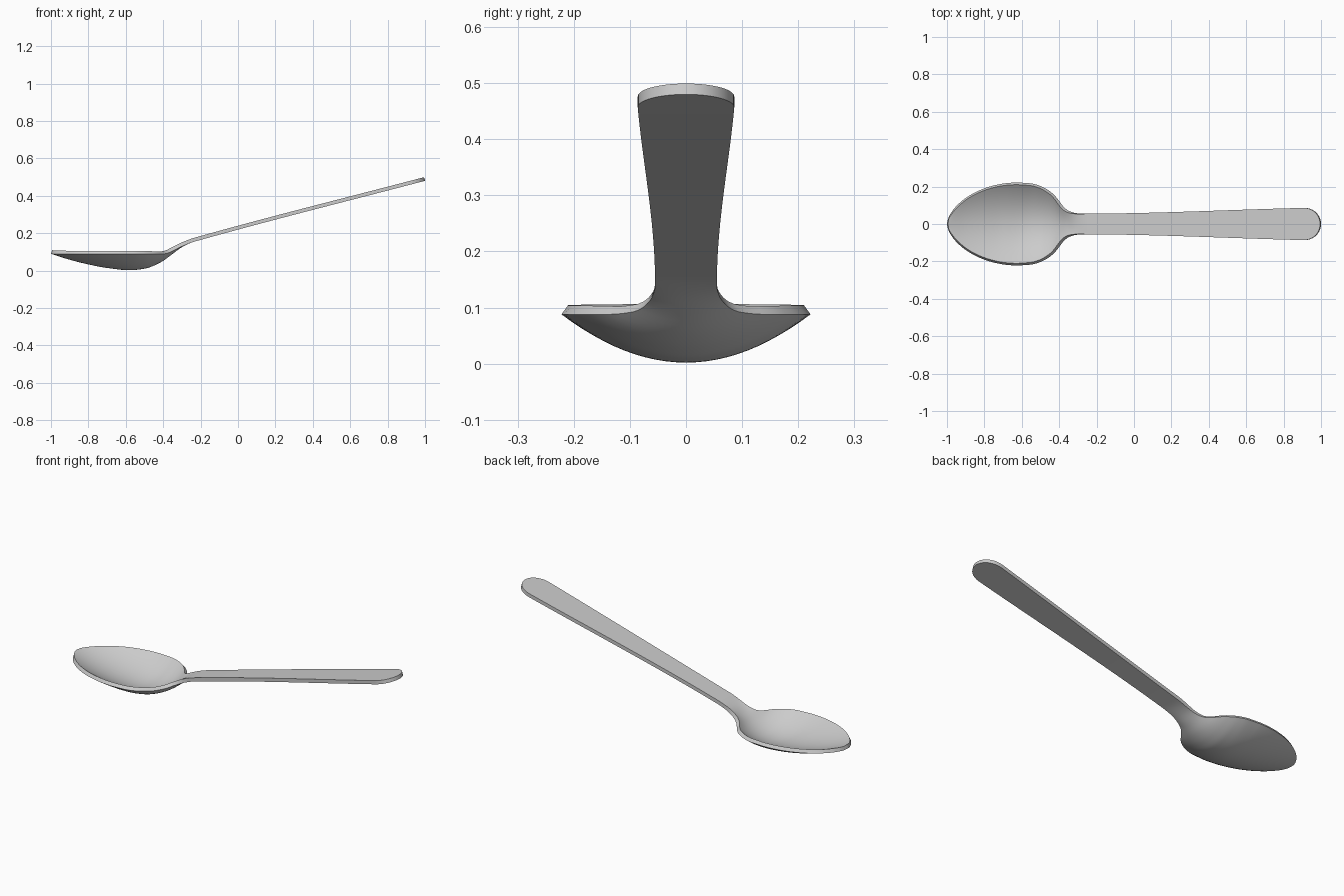
import bpy, bmesh, math

cube = bpy.data.objects.get("Cube")
if cube:
    bpy.data.objects.remove(cube, do_unlink=True)

THICK = 0.02
ROWS = 24
BELLY = -0.62      # widest point of the bowl
END = 0.91         # where the rounded handle end starts

steel = bpy.data.materials.new("Brushed steel grey")
steel.use_nodes = True
GREY = (0.6, 0.6, 0.6, 1)
steel.diffuse_color = GREY
steel.node_tree.nodes["Principled BSDF"].inputs["Base Color"].default_value = GREY

# Underside centre line (x, z), rim height (x, z) and half width (x, w)
KEEL = [(-1, .09), (-.9, .058), (-.8, .033), (-.7, .014), (-.58, .002), (-.5, .01),
        (-.45, .026), (-.4, .052), (-.35, .089), (-.3, .125), (-.25, .149), (-.2, .164), (1, .48)]
RIM = [(-1, .088), (-.41, .088), (-.38, .092), (-.35, .105), (-.3, .129), (-.25, .149),
       (-.2, .164), (1, .48)]
WIDTH = [(BELLY, .222), (-.55, .217), (-.5, .203), (-.45, .175), (-.42, .148), (-.39, .109),
         (-.37, .085), (-.35, .071), (-.32, .06), (-.28, .055), (END, .086), (1, .088)]


def curve(pts, x):
    """Smooth monotone interpolation through the points."""
    n = len(pts)
    d = [(pts[i + 1][1] - pts[i][1]) / (pts[i + 1][0] - pts[i][0]) for i in range(n - 1)]

    def slope(i):
        if i == 0 or i == n - 1:
            return d[0] if i == 0 else d[-1]
        a, b = d[i - 1], d[i]
        return 2 * a * b / (a + b) if a * b > 0 else 0

    i = max(k for k in range(n - 1) if k == 0 or pts[k][0] <= x)
    h = pts[i + 1][0] - pts[i][0]
    t = (x - pts[i][0]) / h
    return ((2 * t**3 - 3 * t**2 + 1) * pts[i][1] + (t**3 - 2 * t**2 + t) * h * slope(i)
            + (3 * t**2 - 2 * t**3) * pts[i + 1][1] + (t**3 - t**2) * h * slope(i + 1))


def half_width(x):
    if x < BELLY:
        t = (BELLY - x) / (BELLY + 1)
        return .222 * max(0, 1 - t * t) ** .6
    w = curve(WIDTH, x)
    if x > END:
        w *= math.sqrt(max(0, 1 - ((x - END) / (1 - END)) ** 2))
    return w


# Stations along the length, bunched at the rounded tips
quarter = math.pi / 2
xs = [BELLY - (BELLY + 1) * math.cos(quarter * i / 28) for i in range(28)]
xs += [BELLY + (-.18 - BELLY) * i / 40 for i in range(40)]
xs += [-.18 + (END + .18) * i / 16 for i in range(16)]
xs += [END + (1 - END) * math.sin(quarter * i / 14) for i in range(15)]

# Underside sheet: parabolic cross-sections blending into the flat handle
bm = bmesh.new()
grid = []
for x in xs:
    w, keel = half_width(x), curve(KEEL, x)
    rise = max(0, curve(RIM, x) - keel)
    if w < 1e-4:
        grid.append([bm.verts.new((x, 0, keel))] * (ROWS + 1))
        continue
    row = []
    for j in range(ROWS + 1):
        s = 2 * j / ROWS - 1
        row.append(bm.verts.new((x, s * w, keel + rise * s * s)))
    grid.append(row)
for a, b in zip(grid, grid[1:]):
    for j in range(ROWS):
        corners = list(dict.fromkeys((a[j], b[j], b[j + 1], a[j + 1])))
        bm.faces.new(corners).smooth = True
mesh = bpy.data.meshes.new("spoon")
bm.to_mesh(mesh)
bm.free()
mesh.materials.append(steel)
spoon = bpy.data.objects.new("spoon", mesh)
bpy.context.collection.objects.link(spoon)

# Thicken upwards, along the surface normals
solid = spoon.modifiers.new("thickness", 'SOLIDIFY')
solid.thickness = THICK
solid.offset = 1
bpy.context.view_layer.objects.active = spoon
spoon.select_set(True)
bpy.ops.object.modifier_apply(modifier=solid.name)
bpy.ops.object.shade_smooth_by_angle(angle=math.radians(40))
